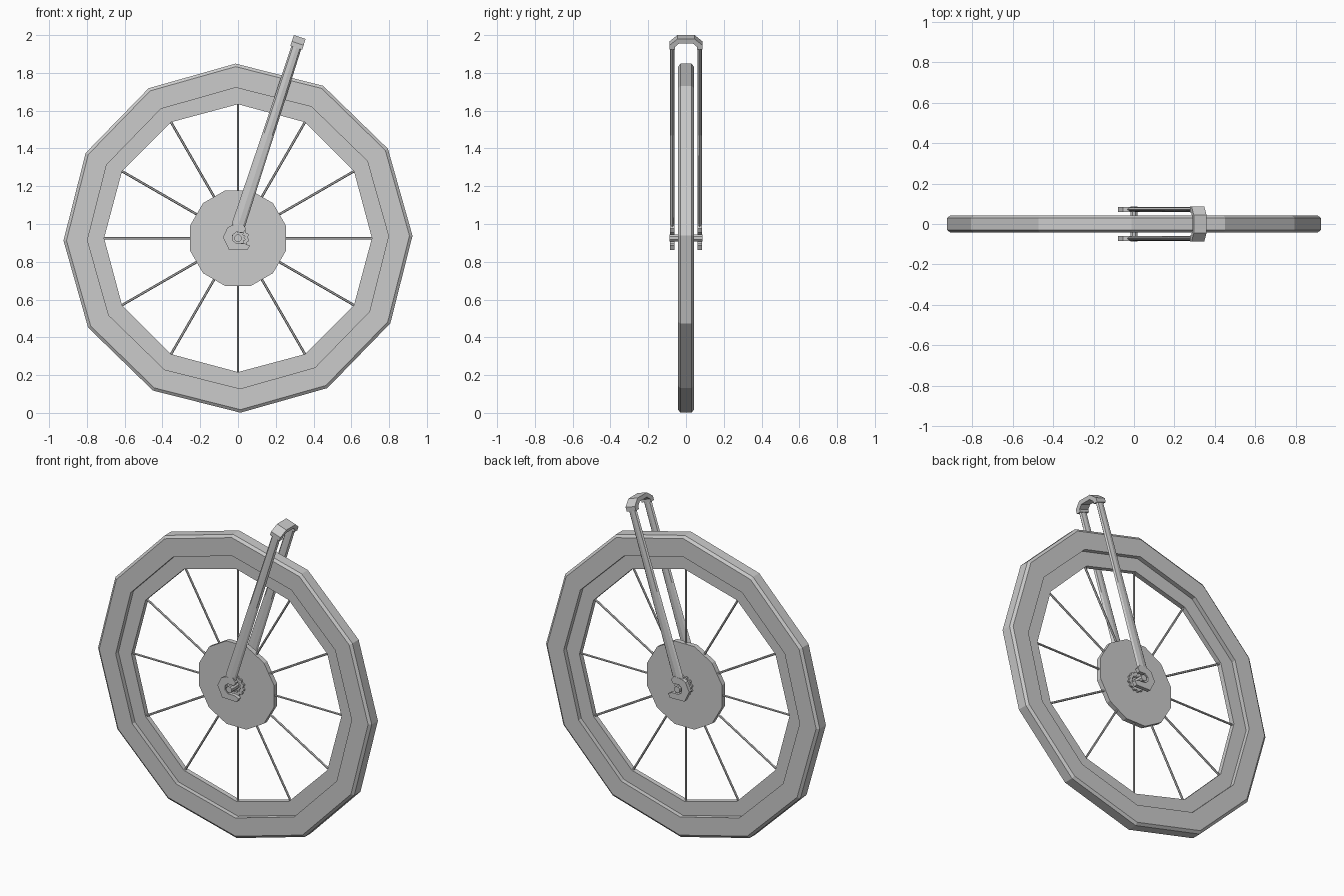
import bpy, bmesh, math

if "Cube" in bpy.data.objects:
    bpy.data.objects.remove(bpy.data.objects["Cube"])

ZC = 0.925                      # wheel centre height
TILT = math.radians(18.4)       # fork rake
S, C = math.sin(TILT), math.cos(TILT)

grey = bpy.data.materials.new("plain grey")
grey.diffuse_color = (0.6, 0.6, 0.6, 1)
grey.use_nodes = True
grey.node_tree.nodes["Principled BSDF"].inputs["Base Color"].default_value = grey.diffuse_color


def finish(name, bm):
    bmesh.ops.recalc_face_normals(bm, faces=bm.faces)
    me = bpy.data.meshes.new(name)
    bm.to_mesh(me)
    bm.free()
    me.materials.append(grey)
    ob = bpy.data.objects.new(name, me)
    bpy.context.collection.objects.link(ob)
    return ob


def loft(name, rings, closed=False):
    """Skin a list of equal-length point rings."""
    bm = bmesh.new()
    vs = [[bm.verts.new(p) for p in r] for r in rings]
    n, m = len(vs), len(vs[0])
    for i in range(n if closed else n - 1):
        a, b = vs[i], vs[(i + 1) % n]
        for j in range(m):
            k = (j + 1) % m
            bm.faces.new((a[j], a[k], b[k], b[j]))
    if not closed:
        bm.faces.new(vs[0])
        bm.faces.new(vs[-1])
    return finish(name, bm)


def wheel_ring(name, profile, n, rot=0, tooth=0):
    """Turn a closed (radius, y) profile around the axle."""
    rings = []
    for i in range(n):
        a = rot + 2 * math.pi * i / n
        t = tooth * (i % 4 < 2)
        rings.append([((r - t) * math.cos(a), y, ZC + (r - t) * math.sin(a))
                      for r, y in profile])
    return loft(name, rings, True)


def disc(name, radius, y0, y1, n, rot=0):
    return loft(name, [[(radius * math.cos(rot + 2 * math.pi * i / n), y,
                         ZC + radius * math.sin(rot + 2 * math.pi * i / n))
                        for i in range(n)] for y in (y0, y1)])


# tyre and recessed rim
wheel_ring("tyre", [(0.797, -0.042), (0.908, -0.042), (0.924, -0.03),
                    (0.924, 0.03), (0.908, 0.042), (0.797, 0.042)],
           12, math.radians(0.8))
wheel_ring("rim", [(0.709, -0.015), (0.81, -0.015), (0.81, 0.015), (0.709, 0.015)], 12)

# hub disc, toothed collars and axle
disc("hub_disc", 0.262, -0.015, 0.015, 12, math.radians(15))
for side in (-1, 1):
    wheel_ring("hub_collar", [(0.038, 0.01 * side), (0.06, 0.01 * side),
                              (0.06, 0.028 * side), (0.038, 0.028 * side)], 48, 0, 0.008)
disc("axle", 0.02, -0.087, 0.087, 8, math.radians(22.5))

# spokes
for i in range(12):
    a = math.radians(30 * i)
    ca, sa = math.cos(a), math.sin(a)
    rings = []
    for r in (0.24, 0.72):
        ring = []
        for k in range(6):
            p, y = 0.0065 * math.cos(k * math.pi / 3), 0.0065 * math.sin(k * math.pi / 3)
            ring.append((r * ca - p * sa, y, ZC + r * sa + p * ca))
        rings.append(ring)
    loft("spoke", rings)

# fork legs and hooked dropouts
hook = [(-0.03, 0.995), (-0.055, 0.982), (-0.08, 0.93), (-0.048, 0.864),
        (0.05, 0.862), (0.063, 0.885), (0.035, 0.897), (-0.008, 0.897),
        (-0.03, 0.915), (-0.03, 0.94), (-0.01, 0.957), (0.03, 0.955),
        (0.042, 0.975), (0.025, 1.0)]
for side in (-1, 1):
    yc = 0.072 * side
    rings = []
    for x, z, w in ((-0.008, 0.965, 0.03), (0.004, 1.0, 0.036),
                    (0.16, 1.475, 0.031), (0.314, 1.95, 0.027)):
        rings.append([(x + w * math.cos(a) * C, yc + 0.012 * math.sin(a),
                       z - w * math.cos(a) * S)
                      for a in [2 * math.pi * k / 8 for k in range(8)]])
    loft("fork_leg", rings)
    loft("fork_dropout", [[(x, yc + d, z) for x, z in hook] for d in (-0.012, 0.012)])

# arched fork crown, tilted with the legs
half = [(0.058, 0), (0.087, 0), (0.087, 0.025), (0.045, 0.06)]
inner = [(0.035, 0.036), (0.058, 0.016)]
arch = half + [(-y, s) for y, s in reversed(half)] + \
    [(-y, s) for y, s in reversed(inner)] + inner
loft("fork_crown", [[(0.308 + s * S + v * C, y, 1.933 + s * C - v * S) for y, s in arch]
                    for v in (-0.033, 0.033)])
